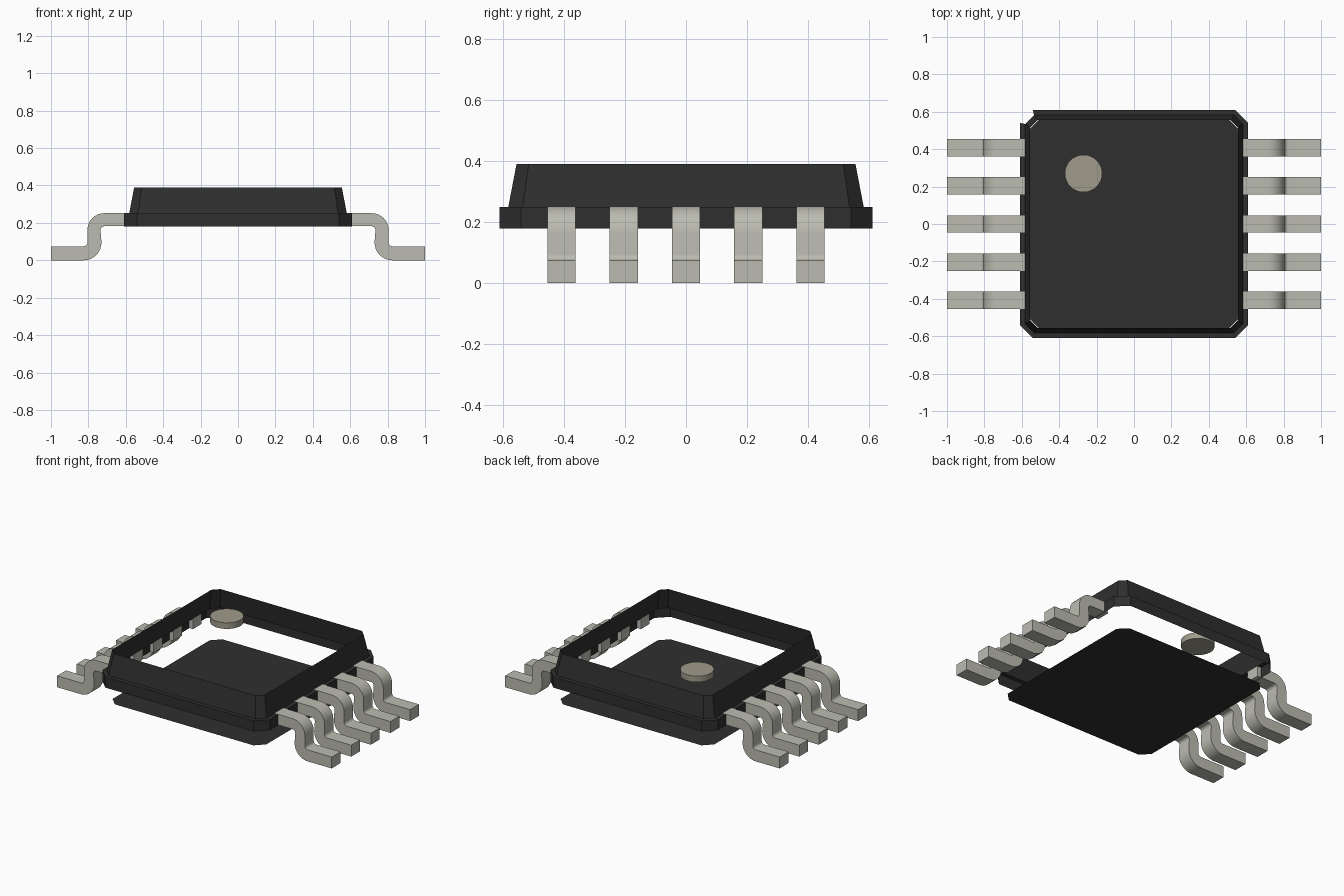
import bpy
import bmesh
from math import cos, sin, pi

cube = bpy.data.objects.get("Cube")
if cube:
    bpy.data.objects.remove(cube, do_unlink=True)


def make_material(name, rgb):
    mat = bpy.data.materials.new(name)
    mat.use_nodes = True
    color = (*rgb, 1)
    mat.diffuse_color = color
    bsdf = mat.node_tree.nodes["Principled BSDF"]
    bsdf.inputs["Base Color"].default_value = color
    bsdf.inputs["Roughness"].default_value = 0.6
    return mat


def add_object(name, bm, mat, smooth=False):
    mesh = bpy.data.meshes.new(name)
    bm.to_mesh(mesh)
    bm.free()
    mesh.materials.append(mat)
    if smooth:
        mesh.shade_smooth()
        mesh.set_sharp_from_angle(angle=pi / 6)
    obj = bpy.data.objects.new(name, mesh)
    bpy.context.collection.objects.link(obj)
    return obj


def octagon(bm, half, flat, z):
    """Square loop with clipped corners, anticlockwise from above."""
    points = []
    for turn in range(4):
        c, s = round(cos(turn * pi / 2)), round(sin(turn * pi / 2))
        for x, y in ((half, -flat), (half, flat)):
            points.append((x * c - y * s, x * s + y * c, z))
    return [bm.verts.new(p) for p in points]


def bridge(bm, lower, upper, skip=()):
    n = len(lower)
    for i in range(n):
        if i not in skip:
            j = (i + 1) % n
            bm.faces.new((lower[i], lower[j], upper[j], upper[i]))


black = make_material("black plastic", (0.028, 0.028, 0.028))
metal = make_material("pale metal", (0.5, 0.5, 0.44))
tan = make_material("marker tan", (0.35, 0.33, 0.26))

# Body shell: vertical band, narrow ledge and tapered wall, open above
bm = bmesh.new()
band_low = octagon(bm, 0.61, 0.54, 0.18)
band_top = octagon(bm, 0.61, 0.54, 0.25)
wall_low = octagon(bm, 0.582, 0.535, 0.25)
wall_top = octagon(bm, 0.555, 0.515, 0.39)
bridge(bm, band_low, band_top)
bridge(bm, band_top, wall_low, skip=(3,))
bridge(bm, wall_low, wall_top)
add_object("body_shell", bm, black)

# Base plate: thin sheet beneath the open shell
bm = bmesh.new()
bm.faces.new(reversed(octagon(bm, 0.56, 0.505, 0.06)))
add_object("base_plate", bm, black)

# Round corner marker
bm = bmesh.new()
bmesh.ops.create_cone(bm, cap_ends=True, segments=48, radius1=0.1,
                      radius2=0.1, depth=0.04)
bmesh.ops.translate(bm, verts=bm.verts, vec=(-0.27, 0.27, 0.369))
add_object("corner_marker", bm, tan, smooth=True)


def arc(cx, cz, radius, start, end, steps=8):
    angles = [start + (end - start) * i / steps for i in range(steps + 1)]
    return [(cx + radius * cos(a), cz + radius * sin(a)) for a in angles]


# Gull-wing lead profile: shoulder bend, then foot bend
upper = ([(0.582, 0.252)]
         + arc(0.715, 0.162, 0.09, pi / 2, 0)
         + arc(0.825, 0.095, 0.02, pi, 1.5 * pi)
         + [(1.0, 0.075)])
lower = ([(1.0, 0.0)]
         + arc(0.825, 0.095, 0.095, 1.5 * pi, pi)
         + arc(0.715, 0.162, 0.02, 0, pi / 2)
         + [(0.582, 0.182)])
profile = upper + lower
LEAD_WIDTH = 0.092


def add_lead(name, side, y):
    bm = bmesh.new()
    face = bm.faces.new([bm.verts.new((side * x, y - LEAD_WIDTH / 2, z))
                         for x, z in profile])
    result = bmesh.ops.extrude_face_region(bm, geom=[face],
                                           use_keep_orig=True)
    verts = [v for v in result["geom"] if isinstance(v, bmesh.types.BMVert)]
    bmesh.ops.translate(bm, verts=verts, vec=(0, LEAD_WIDTH, 0))
    bmesh.ops.recalc_face_normals(bm, faces=bm.faces)
    add_object(name, bm, metal, smooth=True)


# Five leads on each side
for side, label in ((1, "left"), (-1, "right")):
    for i in range(5):
        add_lead(f"{label}_lead_{i + 1}", side, (i - 2) * 0.204)
